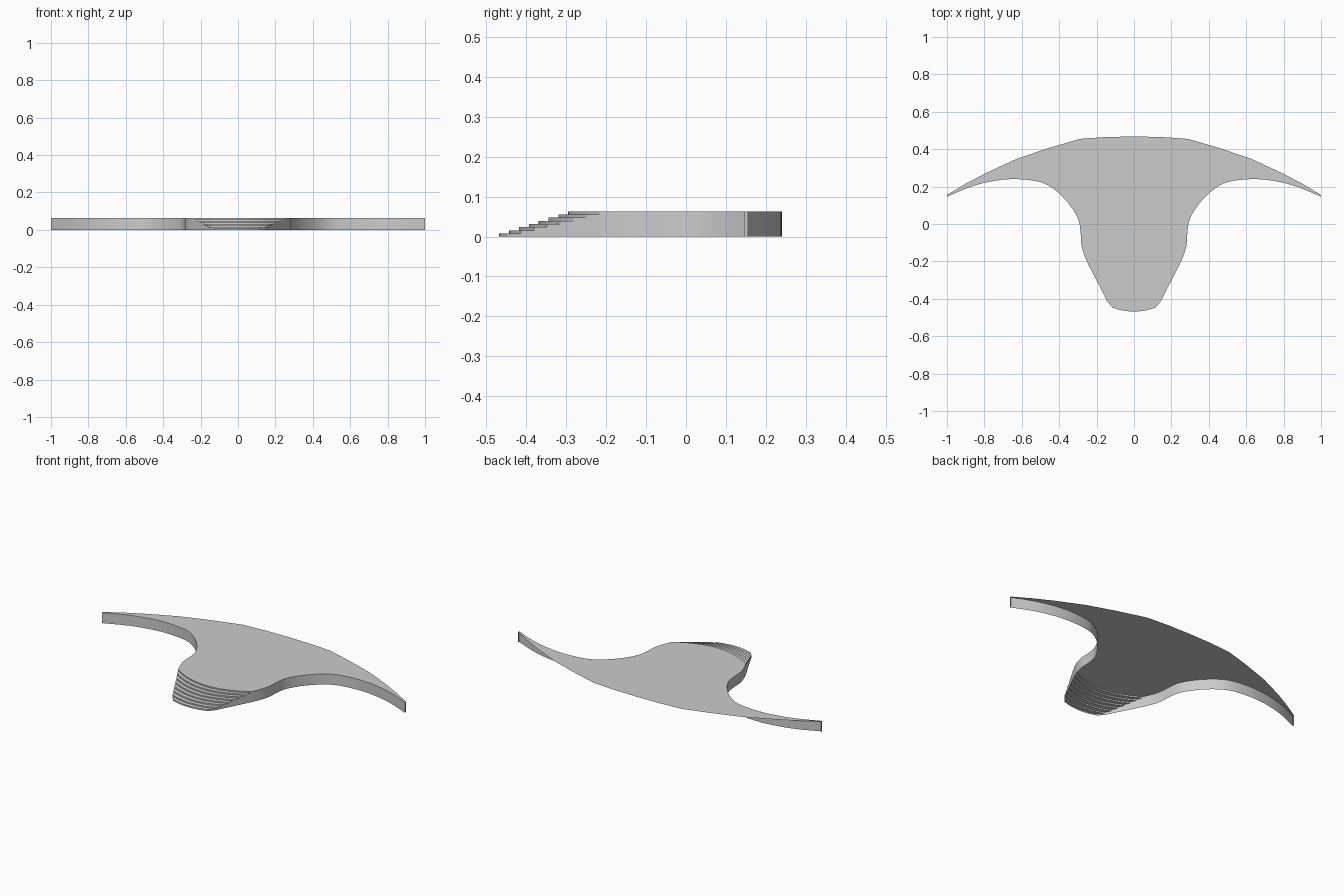
import bpy
import bmesh
from mathutils import Vector

cube = bpy.data.objects.get("Cube")
if cube:
    bpy.data.objects.remove(cube)

HEIGHT = 0.063
STEPS = 8
RISE = HEIGHT / STEPS

grey = bpy.data.materials.new("light_grey")
grey.use_nodes = True
grey.diffuse_color = (0.6, 0.6, 0.6, 1)
grey.node_tree.nodes["Principled BSDF"].inputs["Base Color"].default_value = (0.6, 0.6, 0.6, 1)


def smooth_path(points, cuts=4):
    """Catmull-Rom curve through a few outline points."""
    p = [Vector(q) for q in points]
    p = [2 * p[0] - p[1]] + p + [2 * p[-1] - p[-2]]
    out = []
    for a, b, c, d in zip(p, p[1:], p[2:], p[3:]):
        for k in range(cuts):
            t = k / cuts
            out.append(0.5 * (2 * b + (c - a) * t + (2 * a - 5 * b + 4 * c - d) * t**2
                              + (3 * b - a - 3 * c + d) * t**3))
    return out + [p[-2]]


def mirror(points):
    return [Vector((-q.x, q.y)) for q in points]


def make_object(name, faces):
    bm = bmesh.new()
    for face in faces:
        bm.faces.new([bm.verts.new(co) for co in face])
    bmesh.ops.remove_doubles(bm, verts=bm.verts, dist=0.0001)
    mesh = bpy.data.meshes.new(name)
    bm.to_mesh(mesh)
    bm.free()
    mesh.materials.append(grey)
    obj = bpy.data.objects.new(name, mesh)
    bpy.context.collection.objects.link(obj)
    bpy.ops.object.select_all(action='DESELECT')
    obj.select_set(True)
    bpy.context.view_layer.objects.active = obj
    bpy.ops.object.shade_smooth_by_angle()
    return obj


def strip(lower, z0, upper, z1):
    """Quads between two matching paths at two heights."""
    return [[(*a, z0), (*b, z0), (*d, z1), (*c, z1)]
            for a, b, c, d in zip(lower, lower[1:], upper, upper[1:])]


# Outline of the +x half: swept wing underside running into the body
wing = smooth_path([(1, 0.146), (0.87, 0.2), (0.75, 0.23), (0.63, 0.24), (0.5, 0.224),
                    (0.42, 0.18), (0.35, 0.11), (0.3, 0.03), (0.286, -0.04),
                    (0.283, -0.1), (0.27, -0.155), (0.245, -0.215)])
back = [Vector(q) for q in [(1, 0.155), (0.9, 0.215), (0.79, 0.273), (0.63, 0.347),
                            (0.46, 0.405), (0.29, 0.455), (0.15, 0.465), (0, 0.468)]]
flank = [(0.115, -0.447), (0.133, -0.434), (0.16, -0.38), (0.245, -0.215)]


def flank_x(y):
    for (x0, y0), (x1, y1) in zip(flank, flank[1:]):
        if y <= y1 + 1e-6:
            return x0 + (x1 - x0) * (y - y0) / (y1 - y0)
    return flank[-1][0]


# Curved front edge of each step, from the nose up to the deck
edges = []
for i in range(STEPS):
    t = i / (STEPS - 1)
    mid_y = -0.468 + 0.173 * t
    end_y = -0.447 + 0.232 * t
    end_x = flank_x(end_y)
    edges.append([Vector((end_x * k / 10, mid_y + (end_y - mid_y) * (k / 10) ** 2))
                  for k in range(-10, 11)])

# Flat deck
front = mirror(wing) + edges[-1][1:-1] + wing[::-1]
outline = front + back + mirror(back[:-1])[::-1]
make_object("deck", [[(*q, HEIGHT) for q in outline]])

# Side walls under the wings, closed at the tips and open along the back
right_path = [Vector((-1, 0.155))] + mirror(wing)
left_path = wing[::-1] + [Vector((1, 0.155))]
make_object("side_walls", strip(right_path, 0, right_path, HEIGHT)
            + strip(left_path, 0, left_path, HEIGHT))

# Stepped nose: risers, treads and the flank under each tread
faces = []
for i, edge in enumerate(edges):
    z0, z1 = i * RISE, (i + 1) * RISE
    faces += strip(edge, z0, edge, z1)
    if i + 1 < STEPS:
        inner = edges[i + 1]
        faces += strip(edge, z1, inner, z1)
        for side in ([inner[0], edge[0]], [edge[-1], inner[-1]]):
            faces += strip(side, 0, side, z1)
make_object("nose_steps", faces)
